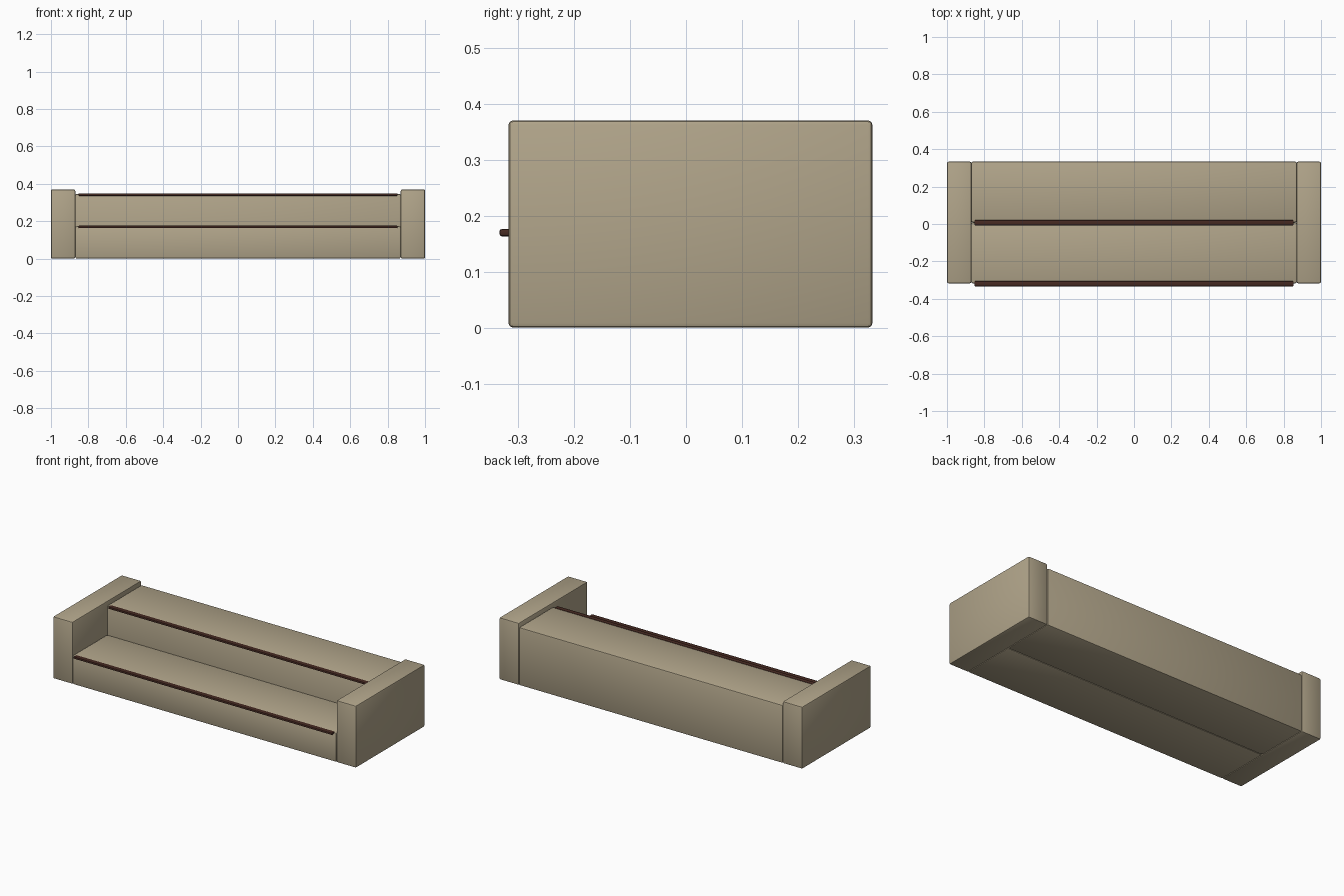
import bpy, math

if "Cube" in bpy.data.objects:
    bpy.data.objects.remove(bpy.data.objects["Cube"])


def material(name, rgb):
    m = bpy.data.materials.new(name)
    m.diffuse_color = (*rgb, 1)
    m.use_nodes = True
    m.node_tree.nodes["Principled BSDF"].inputs["Base Color"].default_value = m.diffuse_color
    return m


stone = material("tan stone", (0.44, 0.375, 0.255))
brown = material("dark brown strip", (0.062, 0.023, 0.016))


def box(name, lo, hi, bevel, segments, mat):
    """Rounded box spanning two opposite corners."""
    centre = [(a + b) / 2 for a, b in zip(lo, hi)]
    bpy.ops.mesh.primitive_cube_add(size=1, location=centre)
    ob = bpy.context.object
    ob.name = name
    ob.scale = [b - a for a, b in zip(lo, hi)]
    bpy.ops.object.transform_apply(location=False, rotation=False, scale=True)
    ob.data.materials.append(mat)
    mod = ob.modifiers.new("soft edges", 'BEVEL')
    mod.width = bevel
    mod.segments = segments
    bpy.ops.object.modifier_apply(modifier=mod.name)
    bpy.ops.object.shade_smooth_by_angle(angle=math.radians(35))
    return ob


# side walls
for side, x0, x1 in (("left", -1.0, -0.87), ("right", 0.87, 1.0)):
    box(side + "_side_wall", (x0, -0.317, 0), (x1, 0.333, 0.37), 0.008, 2, stone)

# two solid steps, each with a nosing strip along its front top edge
rise = 0.173
for i, (name, y0, y1) in enumerate((("lower", -0.317, 0.009),
                                    ("upper", 0.009, 0.333))):
    top = rise * (i + 1)
    box(name + "_step", (-0.87, y0, 0), (0.87, y1, top), 0.008, 2, stone)
    box(name + "_nosing", (-0.853, y0 - 0.016, top - 0.01),
        (0.853, y0 + 0.012, top + 0.003), 0.004, 2, brown)
